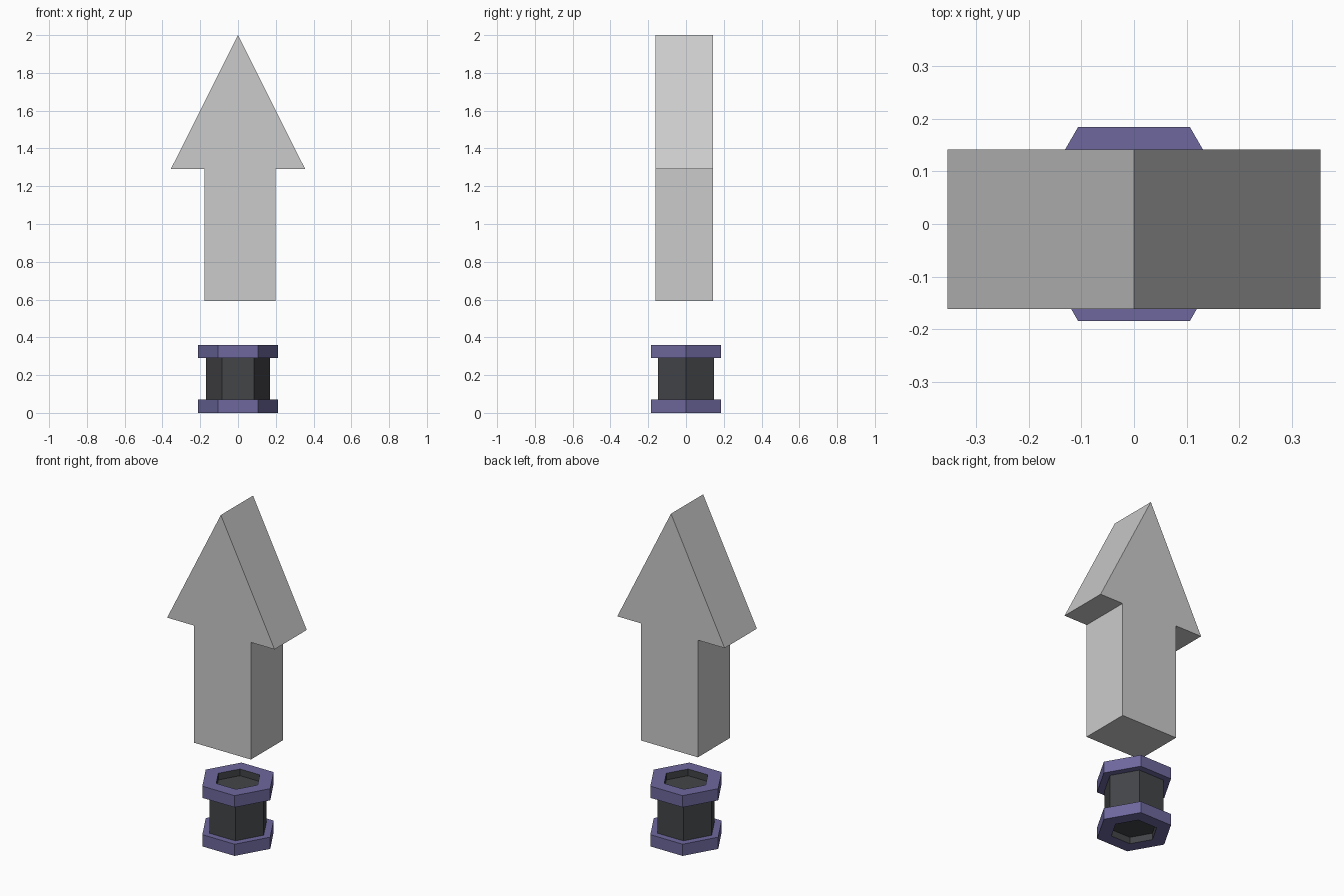
import bpy, bmesh
from math import cos, sin, tau

if "Cube" in bpy.data.objects:
    bpy.data.objects.remove(bpy.data.objects["Cube"])


def make_material(name, rgb):
    mat = bpy.data.materials.new(name)
    mat.diffuse_color = (*rgb, 1.0)
    mat.use_nodes = True
    mat.node_tree.nodes["Principled BSDF"].inputs["Base Color"].default_value = mat.diffuse_color
    return mat


def finish(name, bm, materials=()):
    bmesh.ops.recalc_face_normals(bm, faces=bm.faces[:])
    mesh = bpy.data.meshes.new(name)
    bm.to_mesh(mesh)
    bm.free()
    for mat in materials:
        mesh.materials.append(mat)
    obj = bpy.data.objects.new(name, mesh)
    bpy.context.collection.objects.link(obj)
    return obj


def hex_lathe(name, profile, slots, materials, sides=6):
    """Turn an (radius, z) profile into a closed hexagonal solid, one slot per band."""
    bm = bmesh.new()
    rings = [[bm.verts.new((r * cos(tau * i / sides), r * sin(tau * i / sides), z))
              for i in range(sides)] for r, z in profile]
    for lower, upper, slot in zip(rings, rings[1:], slots):
        for i in range(sides):
            j = (i + 1) % sides
            bm.faces.new((lower[i], lower[j], upper[j], upper[i])).material_index = slot
    for ring in (rings[0], rings[-1]):
        bm.faces.new(ring)
    return finish(name, bm, materials)


def extrude_profile(name, points, y_front, y_back):
    """Extrude an (x, z) outline along y."""
    bm = bmesh.new()
    face = bm.faces.new([bm.verts.new((x, y_front, z)) for x, z in points])
    result = bmesh.ops.extrude_face_region(bm, geom=[face])
    verts = [v for v in result["geom"] if isinstance(v, bmesh.types.BMVert)]
    bmesh.ops.translate(bm, verts=verts, vec=(0, y_back - y_front, 0))
    return finish(name, bm)


dark = make_material("dark_core", (0.057, 0.059, 0.064))
purple = make_material("purple_flange", (0.155, 0.14, 0.34))

# Hexagonal spool: dark core with recessed ends, purple flanges
height, flange, recess = 0.36, 0.07, 0.04
hole, rim, core = 0.13, 0.213, 0.17
half = [(hole, recess), (hole, 0), (rim, 0), (rim, flange), (core, flange)]
profile = half + [(r, height - z) for r, z in reversed(half)]
hex_lathe("hex_spool", profile, [0, 1, 1, 1, 0, 1, 1, 1, 0], [dark, purple])

# Upward arrow floating above the spool
outline = [(-0.178, 0.592), (0.199, 0.592), (0.199, 1.292), (0.355, 1.292),
           (0, 2.0), (-0.355, 1.292), (-0.178, 1.292)]
extrude_profile("arrow", outline, -0.162, 0.142)
